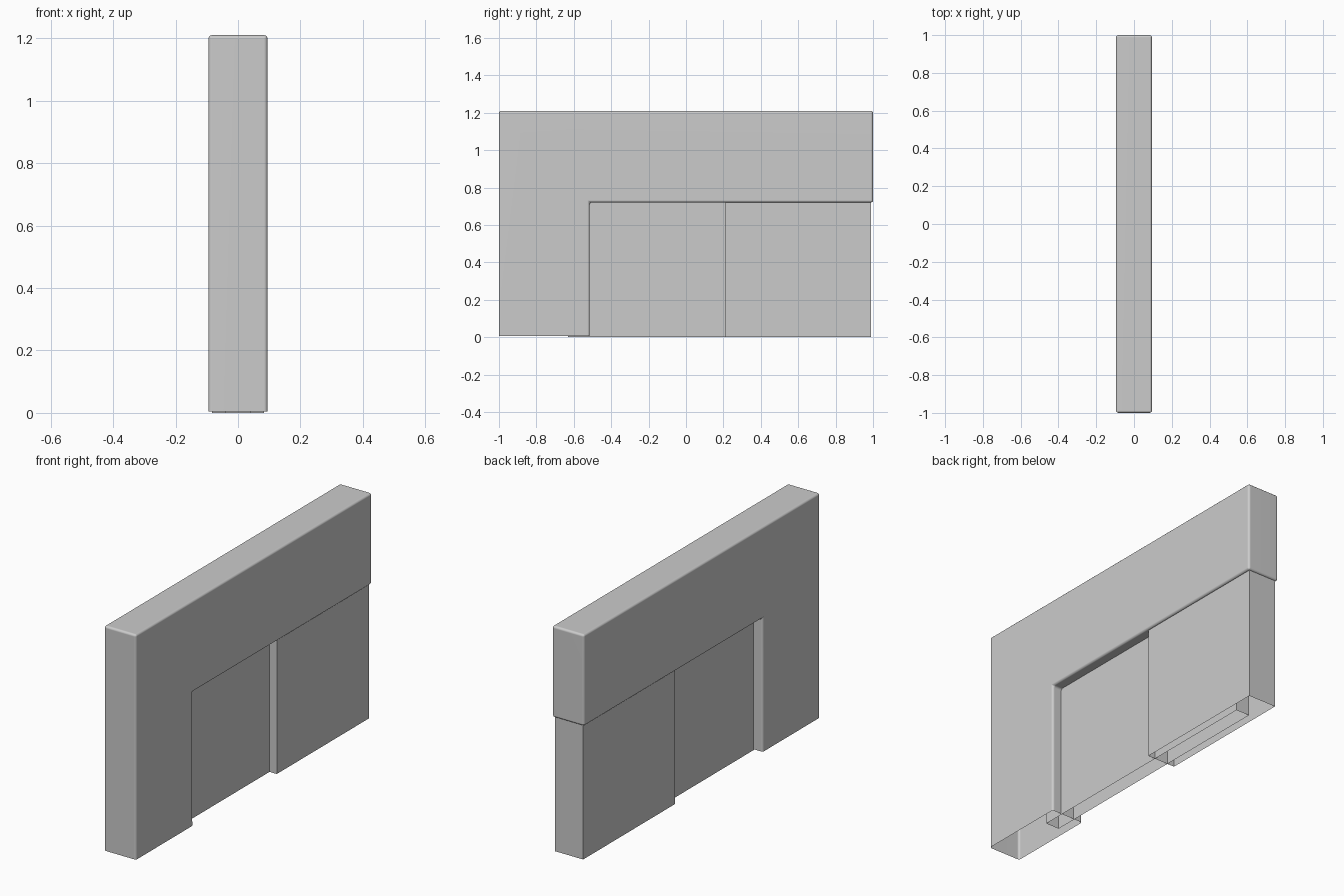
import bpy, bmesh

if "Cube" in bpy.data.objects:
    bpy.data.objects.remove(bpy.data.objects["Cube"], do_unlink=True)

grey = bpy.data.materials.new("plain_grey")
grey.use_nodes = True
COLOUR = (0.6, 0.6, 0.6, 1)
grey.diffuse_color = COLOUR
grey.node_tree.nodes["Principled BSDF"].inputs["Base Color"].default_value = COLOUR


def slab(name, outlines, half, bottom, bevel=0):
    """Extrude side outlines (y, z) across x, leaving the underside at z = bottom open."""
    bm = bmesh.new()
    for outline in outlines:
        bm.faces.new([bm.verts.new((-half, y, z)) for y, z in outline])
    bmesh.ops.remove_doubles(bm, verts=bm.verts[:], dist=0.0001)
    new = bmesh.ops.extrude_face_region(bm, geom=bm.faces[:], use_keep_orig=True)["geom"]
    bmesh.ops.translate(bm, vec=(2 * half, 0, 0),
                        verts=[v for v in new if isinstance(v, bmesh.types.BMVert)])
    bmesh.ops.recalc_face_normals(bm, faces=bm.faces[:])
    floor = [f for f in bm.faces if all(abs(v.co.z - bottom) < 0.0001 for v in f.verts)]
    bmesh.ops.delete(bm, geom=floor, context="FACES")
    mesh = bpy.data.meshes.new(name)
    bm.to_mesh(mesh)
    bm.free()
    mesh.materials.append(grey)
    obj = bpy.data.objects.new(name, mesh)
    bpy.context.collection.objects.link(obj)
    if bevel:
        mod = obj.modifiers.new("rounded_edges", "BEVEL")
        mod.width, mod.segments, mod.limit_method = bevel, 3, "ANGLE"
        mesh.shade_smooth()
        normals = obj.modifiers.new("flat_faces", "WEIGHTED_NORMAL")
        normals.keep_sharp = True
    return obj


def box(y0, y1, z0, z1):
    return [(y0, z0), (y1, z0), (y1, z1), (y0, z1)]


# Outer frame: a post and a beam meeting in a mitre
BASE, TOP, UNDER, INNER = 0.005, 1.21, 0.72, -0.515
post = [(-1, BASE), (INNER, BASE), (INNER, UNDER), (-1, TOP)]
beam = [(-1, TOP), (INNER, UNDER), (1, UNDER), (1, TOP)]
slab("frame", [post, beam], 0.095, BASE, 0.012)

# Thick wall block under the open end of the beam
slab("wall_block", [box(0.21, 0.99, 0, 0.76)], 0.083, 0)

# Thin panel slotted into the post, beam and block
slab("recessed_panel", [box(-0.63, 0.84, 0, 0.8)], 0.04, 0)
